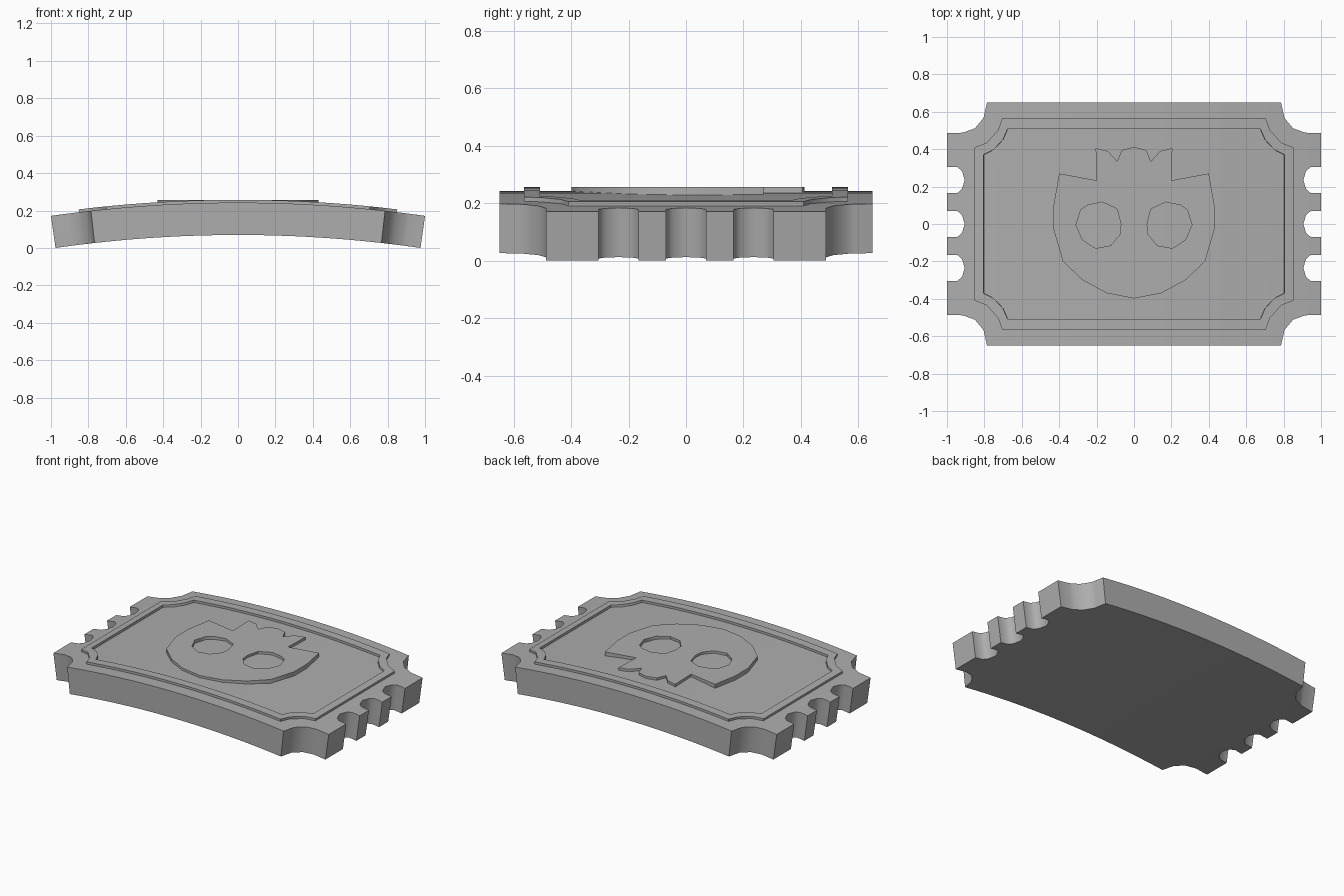
import bpy, bmesh, math

cube = bpy.data.objects.get("Cube")
if cube:
    bpy.data.objects.remove(cube, do_unlink=True)

RADIUS = 6.9      # bend radius of the underside
THICK = 0.173     # ticket thickness
CROWN = 0.0694    # underside height at the middle

grey = bpy.data.materials.new("mid grey")
grey.use_nodes = True
colour = (0.42, 0.42, 0.42, 1)
grey.diffuse_color = colour
grey.node_tree.nodes["Principled BSDF"].inputs["Base Color"].default_value = colour


def mirror(points, axis):
    """Append the reversed mirror image, skipping points on the mirror line."""
    flip = [tuple(-c if i == axis else c for i, c in enumerate(p))
            for p in reversed(points) if abs(p[axis]) > 1e-6]
    return points + flip


def four_way(quarter):
    return mirror(mirror(quarter, 0), 1)


def slab(name, loops, low, high, bent):
    """Extrude an outline (with optional holes), then bend it about the y axis."""
    bm = bmesh.new()
    edges = []
    for loop in loops:
        verts = [bm.verts.new((x, y, low)) for x, y in loop]
        edges += [bm.edges.new((verts[i - 1], verts[i])) for i in range(len(verts))]
    bmesh.ops.triangle_fill(bm, use_beauty=True, use_dissolve=False, edges=edges)
    grown = bmesh.ops.extrude_face_region(bm, geom=bm.faces[:], use_keep_orig=True)
    top = [v for v in grown["geom"] if isinstance(v, bmesh.types.BMVert)]
    bmesh.ops.translate(bm, verts=top, vec=(0, 0, high - low))
    if bent:
        for i in range(-9, 10):
            bmesh.ops.bisect_plane(bm, geom=bm.verts[:] + bm.edges[:] + bm.faces[:],
                                   plane_co=(i / 10, 0, 0), plane_no=(1, 0, 0), dist=1e-5)
        for v in bm.verts:
            angle = math.asin(v.co.x / (RADIUS + THICK))
            r = RADIUS + v.co.z
            v.co.x = r * math.sin(angle)
            v.co.z = r * math.cos(angle) - RADIUS + CROWN
    bmesh.ops.recalc_face_normals(bm, faces=bm.faces[:])
    mesh = bpy.data.meshes.new(name)
    bm.to_mesh(mesh)
    bm.free()
    mesh.materials.append(grey)
    obj = bpy.data.objects.new(name, mesh)
    bpy.context.collection.objects.link(obj)
    bpy.ops.object.select_all(action="DESELECT")
    obj.select_set(True)
    bpy.context.view_layer.objects.active = obj
    bpy.ops.object.shade_smooth_by_angle(angle=math.radians(42))


# Ticket body: scooped corners and three perforation notches at each end
half_notch = [(0.905, 0), (0.92, 0.048), (0.945, 0.07), (1, 0.07)]
full_notch = [(x, y + 0.235) for x, y in
              [(x, -y) for x, y in reversed(half_notch)] + half_notch[1:]]
corner = [(1, 0.487), (0.915, 0.488), (0.85, 0.512), (0.804, 0.568), (0.786, 0.65)]
slab("ticket_body", [four_way(half_notch + full_notch + corner)], 0, THICK, True)

# Raised border with the same scooped corners
outer = four_way([(0.85, 0.41), (0.785, 0.435), (0.725, 0.503), (0.703, 0.565)])
inner = four_way([(0.803, 0.37), (0.75, 0.397), (0.7, 0.45), (0.675, 0.508)])
slab("raised_border", [outer, inner], THICK - 0.01, THICK + 0.015, True)

# Flat-topped skull emblem with its teeth toward the back and open eye sockets
skull = mirror([(0, -0.398), (0.145, -0.37), (0.275, -0.3), (0.38, -0.2),
                (0.43, -0.03), (0.43, 0.1), (0.4, 0.27), (0.2, 0.233),
                (0.205, 0.405), (0.14, 0.39), (0.09, 0.335), (0.065, 0.395), (0, 0.412)], 0)
eye = [(0.17, 0.117), (0.09, 0.08), (0.07, 0), (0.075, -0.055), (0.125, -0.115),
       (0.205, -0.13), (0.275, -0.085), (0.31, -0.005), (0.285, 0.075), (0.25, 0.1)]
slab("skull_emblem", [skull, eye, [(-x, y) for x, y in eye]], 0.212, 0.257, False)
